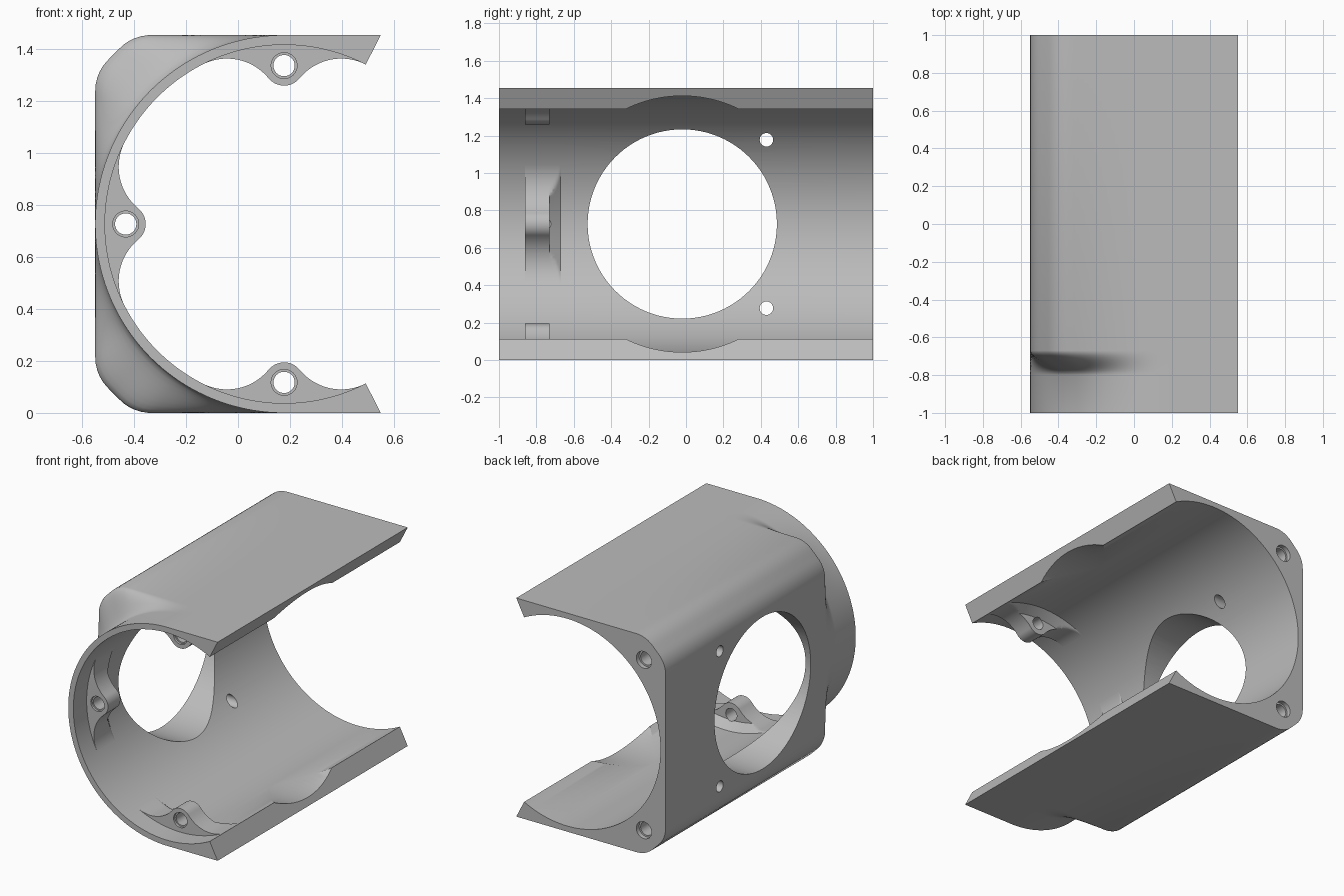
import bpy, bmesh, math
from mathutils import Matrix, Vector

if "Cube" in bpy.data.objects:
    bpy.data.objects.remove(bpy.data.objects["Cube"])

CX, CZ = 0.1775, 0.7275      # bore axis
H, BORE = 0.7275, 0.69       # outer half size, bore radius

grey = bpy.data.materials.new("light_grey")
grey.diffuse_color = (0.5, 0.5, 0.5, 1)
grey.use_nodes = True
grey.node_tree.nodes["Principled BSDF"].inputs["Base Color"].default_value = grey.diffuse_color


def make(name, bm):
    bmesh.ops.recalc_face_normals(bm, faces=bm.faces)
    me = bpy.data.meshes.new(name)
    bm.to_mesh(me)
    bm.free()
    me.materials.append(grey)
    ob = bpy.data.objects.new(name, me)
    bpy.context.collection.objects.link(ob)
    return ob


def loft(name, sections):
    """sections: list of (y, outer points, inner points) in x, z"""
    bm = bmesh.new()
    rings = []
    for y, outer, inner in sections:
        rings.append([bm.verts.new((x, y, z)) for x, z in outer + inner[::-1]])
    n = len(rings[0])
    for a, b in zip(rings, rings[1:]):
        for i in range(n):
            j = (i + 1) % n
            bm.faces.new((a[i], a[j], b[j], b[i]))
    for r in (rings[0], rings[-1]):
        for i in range(n // 2 - 1):
            bm.faces.new((r[i], r[i + 1], r[n - 2 - i], r[n - 1 - i]))
    return make(name, bm)


def cylinder(start, axis, length, r, seg=32):
    d = Vector(axis).normalized()
    bm = bmesh.new()
    mat = Matrix.Translation(Vector(start) + d * length / 2) @ d.to_track_quat('Z', 'Y').to_matrix().to_4x4()
    bmesh.ops.create_cone(bm, cap_ends=True, segments=seg, radius1=r, radius2=r, depth=length, matrix=mat)
    ob = make("cutter", bm)
    ob.hide_render = True
    return ob


def cut(ob, *args, **kw):
    tool = cylinder(*args, **kw)
    m = ob.modifiers.new("cut", 'BOOLEAN')
    m.operation, m.solver, m.object = 'DIFFERENCE', 'EXACT', tool
    bpy.context.view_layer.objects.active = ob
    bpy.ops.object.modifier_apply(modifier=m.name)
    bpy.data.objects.remove(tool)


def smooth(ob):
    bpy.ops.object.select_all(action='DESELECT')
    ob.select_set(True)
    bpy.context.view_layer.objects.active = ob
    bpy.ops.object.shade_smooth_by_angle(angle=math.radians(30))


def box_radius(c, s):
    """distance to the square outline with softened chamfered corners"""
    a, b = max(abs(c), abs(s)), min(abs(c), abs(s))
    if c > 0 or b / a <= 0.7045:
        return H / (abs(s) if c > 0 else a)
    if b / a >= 0.932:
        return 1.31 / (a + b)
    px, pz, rho = 0.5585, 0.5125, 0.169
    k = a * px + b * pz
    return k + math.sqrt(k * k - px * px - pz * pz + rho * rho)


# housing shell: round at the front, square behind
a0 = math.atan2(H, 0.55 - CX)
N = 160
angles = [a0 + (2 * math.pi - 2 * a0) * i / N for i in range(N + 1)]
inner = [(CX + BORE * math.cos(a), CZ + BORE * math.sin(a)) for a in angles]


def outer(f):
    pts = []
    for a in angles:
        c, s = math.cos(a), math.sin(a)
        rb = box_radius(c, s)
        rc = rb if c > 0 else H
        r = rc + (rb - rc) * f
        pts.append((CX + r * c, CZ + r * s))
    return pts


secs = [(-1, outer(0), inner)]
for i in range(11):
    t = i / 10
    secs.append((-0.80 + 0.13 * t, outer(t * t * (3 - 2 * t)), inner))
secs.append((1, outer(1), inner))
housing = loft("housing", secs)

# side window, clearance arc on the open side
cut(housing, (-0.8, -0.02, CZ), (1, 0, 0), 0.85, 0.506, seg=96)
cut(housing, (CX, -0.02, CZ), (1, 0, 0), 0.8, 0.685, seg=128)
for s in (-1, 1):
    # side screw holes and rear corner holes
    cut(housing, (-0.7, 0.43, CZ + s * 0.45), (1, 0, 0), 0.65, 0.036)
    cut(housing, (-0.39, 0.75, CZ + s * 0.567), (0, 1, 0), 0.3, 0.045)
    cut(housing, (-0.39, 0.97, CZ + s * 0.567), (0, 1, 0), 0.1, 0.056)
smooth(housing)

# screw boss profile: lobe with tangent fillets into the bore (t sideways, r outward)
half = []
for i in range(13):
    a = math.radians(-90 + 50.7 * i / 12)
    half.append((0.077 * math.cos(a), 0.61 + 0.077 * math.sin(a)))
for i in range(1, 25):
    a = math.radians(140.7 + (62.9 - 140.7) * i / 24)
    half.append((0.22 + 0.207 * math.cos(a), 0.43 + 0.207 * math.sin(a)))
profile = [(-t, r) for t, r in half[:0:-1]] + half


def boss(name, ang):
    ux, uz = math.cos(ang), math.sin(ang)

    def place(t, r):
        return (CX + r * ux - t * uz, CZ + r * uz + t * ux)

    def section(limit):
        ins, outs = [], []
        for t, r in profile:
            d = math.hypot(t, r)
            k = max(d, 0.6905 - limit) / d
            ins.append(place(t * k, r * k))
            outs.append(place(t * 0.71 / d, r * 0.71 / d))
        return outs, ins

    secs = [(-0.86, *section(1)), (-0.73, *section(1))]
    # small fillet behind the boss
    for i in range(7):
        q = math.pi / 2 * i / 6
        secs.append((-0.7295 + 0.06 * math.sin(q), *section(0.045 * (1 - math.sin(q)))))
    ob = loft(name, secs)
    x, z = place(0, 0.61)
    cut(ob, (x, -0.95, z), (0, 1, 0), 0.4, 0.041)
    cut(ob, (x, -0.95, z), (0, 1, 0), 0.105, 0.05)
    smooth(ob)


boss("top_boss", math.pi / 2)
boss("bottom_boss", -math.pi / 2)
boss("side_boss", math.pi)
